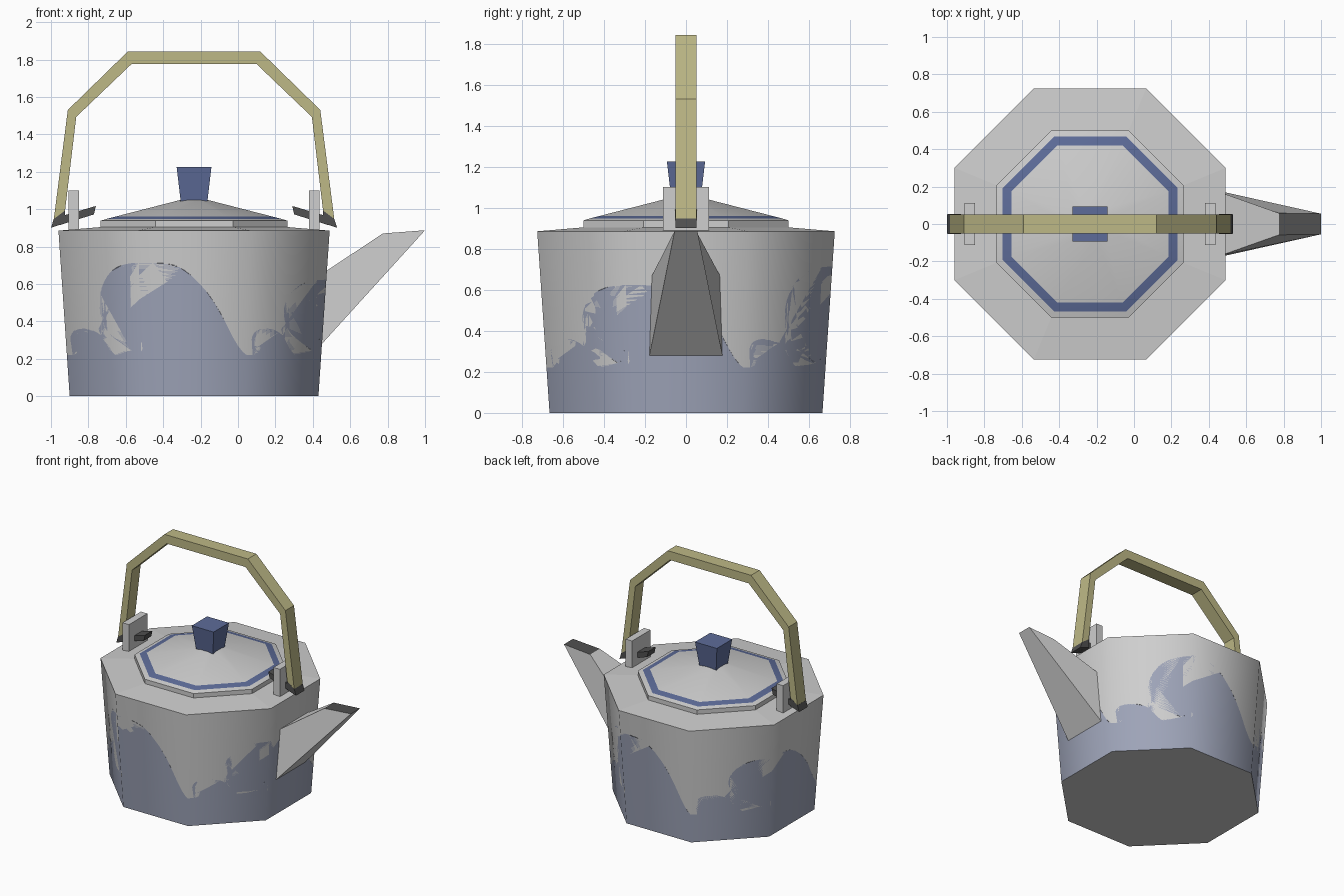
import bpy, bmesh, math
from mathutils import Vector, Matrix

if "Cube" in bpy.data.objects:
    bpy.data.objects.remove(bpy.data.objects["Cube"])

CX = -0.235                      # axis of the pot
COS8 = math.cos(math.pi / 8)


def mat(name, rgb):
    m = bpy.data.materials.new(name)
    m.diffuse_color = (*rgb, 1)
    m.use_nodes = True
    m.node_tree.nodes["Principled BSDF"].inputs["Base Color"].default_value = m.diffuse_color
    return m


GREY = mat("light_grey", (0.62, 0.62, 0.62))
WAVE = mat("pale_blue", (0.34, 0.37, 0.48))
BLUE = mat("deep_blue", (0.11, 0.15, 0.32))
WOOD = mat("straw_yellow", (0.51, 0.48, 0.24))
DARK = mat("charcoal", (0.08, 0.08, 0.08))


def finish(name, bm, mats, smooth=None, recalc=True):
    if recalc:
        bmesh.ops.recalc_face_normals(bm, faces=bm.faces)
    me = bpy.data.meshes.new(name)
    bm.to_mesh(me)
    bm.free()
    for m in mats:
        me.materials.append(m)
    if smooth:
        me.polygons.foreach_set("use_smooth", [True] * len(me.polygons))
        me.set_sharp_from_angle(angle=math.radians(smooth))
    ob = bpy.data.objects.new(name, me)
    bpy.context.collection.objects.link(ob)
    return ob


def corner(k, apothem, z):
    a = math.radians(-112.5 + 45 * k)
    r = apothem / COS8
    return Vector((CX + r * math.cos(a), r * math.sin(a), z))


def octagon_rings(bm, profile, colours):
    """Join octagonal rings (apothem, z); colours gives a slot per band."""
    rings = [[bm.verts.new(corner(k, a, z)) for k in range(8)] for a, z in profile]
    for lo, hi, c in zip(rings, rings[1:], colours):
        for k in range(8):
            j = (k + 1) % 8
            bm.faces.new((lo[k], lo[j], hi[j], hi[k])).material_index = c
    return rings


def loft(name, quads, mats, last=0):
    """Closed solid through four-point sections; last = slot of the end cap."""
    bm = bmesh.new()
    rows = [[bm.verts.new(p) for p in q] for q in quads]
    for a, b in zip(rows, rows[1:]):
        for i in range(4):
            j = (i + 1) % 4
            bm.faces.new((a[i], a[j], b[j], b[i]))
    bm.faces.new(rows[0][::-1])
    bm.faces.new(rows[-1]).material_index = last
    return finish(name, bm, mats)


# Body wall: unrolled as (u = facet number, z), cut along the wave outline
TOP = 0.885
outline = [(0, .22), (.12, .225), (.2, .265), (.1, .262), (.06, .305), (.12, .35),
           (.3, .36), (.47, .325), (.58, .25), (.69, .21), (.84, .2), (.97, .215),
           (1.02, .27), (.99, .31), (.95, .3), (.93, .262), (.87, .245), (.75, .28),
           (.6, .325), (.51, .385), (.47, .48), (.51, .58), (.65, .67), (.88, .71),
           (1.24, .71), (1.42, .67), (1.6, .57), (1.74, .45), (1.86, .32),
           (1.94, .25), (2, .22)]


def curve_through(pts, n=3):
    out = []
    for i in range(len(pts) - 1):
        p = [Vector(pts[min(max(i + d, 0), len(pts) - 1)]) for d in (-1, 0, 1, 2)]
        for s in range(n):
            t = s / n
            out.append(0.5 * (2 * p[1] + (p[2] - p[0]) * t
                              + (2 * p[0] - 5 * p[1] + 4 * p[2] - p[3]) * t * t
                              + (3 * p[1] - p[0] - 3 * p[2] + p[3]) * t ** 3))
    return out + [Vector(pts[-1])]


bm = bmesh.new()
line = curve_through(outline)
for tile in range(4):
    u0 = 2 * tile - 1
    crest = 1 if tile % 2 == 0 else 0.735        # tall and low waves alternate
    row = [bm.verts.new((u0 + p.x, 0, p.y if p.y < .37 else .37 + (p.y - .37) * crest))
           for p in line]
    lo = [bm.verts.new((u0 + t, 0, 0)) for t in (0, 2)]
    hi = [bm.verts.new((u0 + t, 0, TOP)) for t in (2, 0)]
    bm.faces.new(lo + row[::-1]).material_index = 1
    bm.faces.new(row + hi)
bmesh.ops.triangulate(bm, faces=bm.faces)
for i in range(-1, 14):
    bmesh.ops.bisect_plane(bm, geom=bm.verts[:] + bm.edges[:] + bm.faces[:],
                           plane_co=(i / 2, 0, 0), plane_no=(1, 0, 0), dist=1e-5)
for v in bm.verts:
    u, z = v.co.x, v.co.z
    k = math.floor(u + 1e-5)
    a = 0.665 + 0.06 * z / TOP
    v.co = corner(k, a, z).lerp(corner(k + 1, a, z), u - k)
bmesh.ops.remove_doubles(bm, verts=bm.verts, dist=1e-4)
wall = finish("body_wall", bm, [GREY, WAVE], smooth=180, recalc=False)
wall.data.normals_split_custom_set_from_vertices(
    [Vector((v.co.x - CX, v.co.y, -0.05)).normalized() for v in wall.data.vertices])

# Shoulder and base
bm = bmesh.new()
octagon_rings(bm, [(0.725, TOP), (0.49, 0.905)], [0])
finish("body_shoulder", bm, [GREY], recalc=False)
bm = bmesh.new()
bm.faces.new([bm.verts.new(corner(k, 0.665, 0)) for k in range(8)][::-1])
finish("body_base", bm, [GREY], recalc=False)

# Lid with a painted blue ring
bm = bmesh.new()
rings = octagon_rings(bm, [(0.5, 0.9), (0.5, 0.938), (0.467, 0.948), (0.42, 0.96),
                           (0.07, 1.05)], [0, 0, 1, 0])
bm.faces.new(rings[-1])
bm.faces.new(rings[0][::-1])
finish("lid", bm, [GREY, BLUE], smooth=43)


def square(r, z):
    return [(CX + sx * r, sy * r, z) for sx, sy in ((-1, -1), (1, -1), (1, 1), (-1, 1))]


# Knob
loft("lid_knob", [square(0.07, 1.03), square(0.093, 1.225)], [BLUE])


# Spout, with a dark mouth
def spout_section(lower, upper, wl, wu):
    (xl, zl), (xu, zu) = lower, upper
    return [(xl, -wl, zl), (xl, wl, zl), (xu, wu, zu), (xu, -wu, zu)]


loft("spout", [spout_section((0.44, 0.27), (0.465, 0.665), 0.18, 0.168),
               spout_section((1.0, 0.887), (0.775, 0.87), 0.055, 0.058)],
     [GREY, DARK], last=1)


# Handle: bent band, half path mirrored about the pot axis
def across(outer, inner, w):
    (xo, zo), (xi, zi) = outer, inner
    return [(xo, -w, zo), (xo, w, zo), (xi, w, zi), (xi, -w, zi)]


half = [((0.75, 0.945), (0.69, 0.99)), ((0.675, 1.53), (0.63, 1.493)),
        ((0.355, 1.842), (0.335, 1.775))]
path = [((CX - o[0], o[1]), (CX - i[0], i[1])) for o, i in half]
path += [((CX + o[0], o[1]), (CX + i[0], i[1])) for o, i in half[::-1]]
loft("handle", [across(o, i, 0.052) for o, i in path], [WOOD])

# Brackets, handle end caps and pegs on both sides
for side, label in ((-1, "left"), (1, "right")):
    def sx(d):
        return CX + side * d
    loft(label + "_bracket",
         [[(sx(d), y, z) for d, y in ((0.615, -0.112), (0.67, -0.112),
                                      (0.67, 0.112), (0.615, 0.112))]
          for z in (0.88, 1.1)], [GREY])
    loft(label + "_handle_end",
         [across((sx(0.765), 0.9), (sx(0.69), 0.925), 0.052),
          across((sx(0.75), 0.947), (sx(0.69), 0.992), 0.0525)], [DARK])
    loft(label + "_peg",
         [across((sx(0.72), 0.914), (sx(0.7), 0.965), 0.045),
          across((sx(0.535), 0.972), (sx(0.525), 1.017), 0.045)], [DARK])
